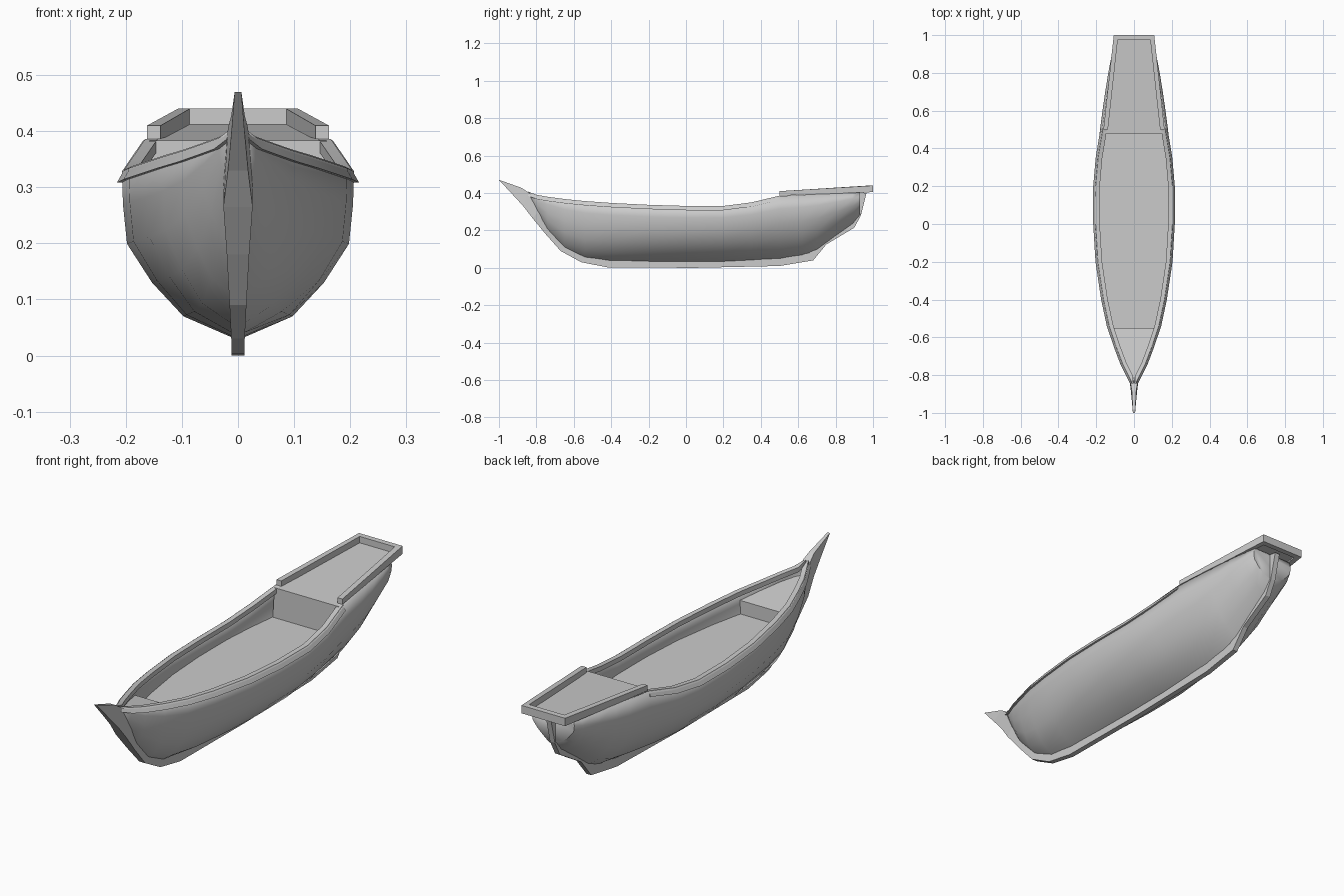
import bpy, bmesh, math

if "Cube" in bpy.data.objects:
    bpy.data.objects.remove(bpy.data.objects["Cube"])

# hull stations: y, half beam, bottom z, top z, section sharpness, tumblehome
ST = [(-.845, .012, .38, .405, 1.0, 1), (-.80, .034, .29, .388, 1.0, 1),
      (-.74, .064, .19, .377, 1.0, 1), (-.65, .098, .10, .365, 1.0, 1),
      (-.54, .135, .05, .354, 1.0, 1), (-.40, .165, .035, .344, 1.0, 1),
      (-.20, .195, .03, .334, 1.0, 1), (0, .207, .028, .328, 1.0, 1),
      (.20, .207, .03, .328, 1.0, 1), (.35, .198, .036, .347, 1.05, .98),
      (.50, .182, .045, .383, 1.1, .93), (.62, .166, .06, .390, 1.15, .92),
      (.70, .154, .09, .394, 1.15, .92), (.80, .138, .165, .399, 1.15, .92),
      (.89, .120, .23, .403, 1.1, .90), (.93, .105, .28, .405, 1.0, .93)]
LEVELS = [(0, 0), (.02, .07), (.14, .47), (.34, .74), (.57, .955), (.8, .99), (1, 1)]


def lerp(a, b, t):
    return a + (b - a) * t


def station(y):
    for a, b in zip(ST, ST[1:]):
        if y <= b[0]:
            t = (y - a[0]) / (b[0] - a[0])
            return [lerp(p, q, t) for p, q in zip(a, b)]
    return list(ST[-1])


def section(s):
    y, w, zk, zs, p, tum = s
    return [(w * f ** p * (tum if u == 1 else 1), lerp(zk, zs, u)) for u, f in LEVELS]


def hull_x(y, z):
    pts = section(station(y))
    for a, b in zip(pts, pts[1:]):
        if a[1] <= z <= b[1]:
            return lerp(a[0], b[0], (z - a[1]) / (b[1] - a[1]))
    return pts[-1][0] if z > pts[-1][1] else 0


def loft(name, rows, closed=False, caps=(False, False), angle=None, mirror=False):
    bm = bmesh.new()
    vs = [[bm.verts.new(p) for p in r] for r in rows]
    n = len(rows[0])
    for a, b in zip(vs, vs[1:]):
        for i in range(n if closed else n - 1):
            j = (i + 1) % n
            bm.faces.new((a[i], a[j], b[j], b[i]))
    if caps[0]:
        bm.faces.new(vs[0])
    if caps[1]:
        bm.faces.new(vs[-1])
    if mirror:
        g = bmesh.ops.duplicate(bm, geom=bm.verts[:] + bm.edges[:] + bm.faces[:])
        for v in g['geom']:
            if isinstance(v, bmesh.types.BMVert):
                v.co.x = -v.co.x
    bmesh.ops.recalc_face_normals(bm, faces=bm.faces[:])
    me = bpy.data.meshes.new(name)
    bm.to_mesh(me)
    bm.free()
    ob = bpy.data.objects.new(name, me)
    bpy.context.collection.objects.link(ob)
    if angle:
        bpy.ops.object.select_all(action='DESELECT')
        ob.select_set(True)
        bpy.context.view_layer.objects.active = ob
        bpy.ops.object.shade_smooth_by_angle(angle=math.radians(angle))
    return ob


# hull shell with transom
rows = []
for s in ST:
    pts = section(s)
    rows.append([(-x, s[0], z) for x, z in reversed(pts[1:])] + [(x, s[0], z) for x, z in pts])
hull = loft("hull", rows, caps=(False, True), angle=45)
m = hull.modifiers.new("thickness", 'SOLIDIFY')
m.thickness, m.offset = .01, -1

# gunwale on both sides, bow to stern deck
rows = []
for s in [s for s in ST if s[0] <= .5]:
    y, z = s[0], s[3]
    w = section(s)[-1][0]
    k = max(.003, w - .026)
    rows.append([(w + .009, y, z - .02), (max(w - .004, k + .004), y, z + .003),
                 (k, y, z + .003), (k, y, z - .018)])
loft("gunwale", rows, True, (True, True), 30, mirror=True)

# keel, stem, beak and stern post: outer yz, inner yz, half width
KEEL = [(-1, .47, -.995, .469, .006), (-.93, .395, -.88, .428, .012),
        (-.87, .33, -.845, .405, .018), (-.82, .265, -.79, .30, .026),
        (-.75, .18, -.72, .20, .02), (-.67, .09, -.64, .12, .015),
        (-.56, .03, -.54, .06, .012), (-.42, .003, -.41, .04, .012),
        (.04, 0, .04, .035, .012), (.5, .01, .5, .05, .012),
        (.68, .04, .66, .08, .012), (.75, .125, .71, .14, .012),
        (.9, .215, .86, .25, .012), (.935, .28, .91, .30, .012),
        (.965, .40, .925, .405, .012)]
loft("keel_and_stem", [[(-h, a, b), (h, a, b), (h, c, d), (-h, c, d)]
                       for a, b, c, d, h in KEEL], True, (True, True))


# decks follow the inside of the hull
def deck(name, ys, zf):
    rows = []
    for y in ys:
        x = max(.002, hull_x(y, zf(y)) - .006)
        rows.append([(-x, y, zf(y)), (x, y, zf(y))])
    return rows


loft("main_deck", deck("main", [-.62, -.54, -.4, -.2, 0, .2, .35, .48], lambda y: .25), angle=30)
fore = deck("fore", [-.55, -.65, -.74, -.8, -.83], lambda y: .31 - .15 * (y + .55))
step = [(p[0], p[1], .25) for p in fore[0]]
loft("fore_deck", [step] + fore, angle=30)

# raised stern deck with bulkhead
loft("stern_deck", [[(-.165, .48, .25), (.165, .48, .25)],
                    [(-.158, .48, .383), (.158, .48, .383)],
                    [(-.095, .98, .412), (.095, .98, .412)]], angle=30)

# stern rail, one continuous U
PATH = [(.162, .5, .138, .5), (.107, 1, .086, .975), (-.107, 1, -.086, .975), (-.162, .5, -.138, .5)]
rows = []
for ox, oy, ix, iy in PATH:
    t = .41 if oy < .6 else .44
    b = .386 if oy < .6 else .405
    rows.append([(ox, oy, b), (ox, oy, t), (ix, iy, t), (ix, iy, b)])
loft("stern_rail", rows, True, (True, True))
